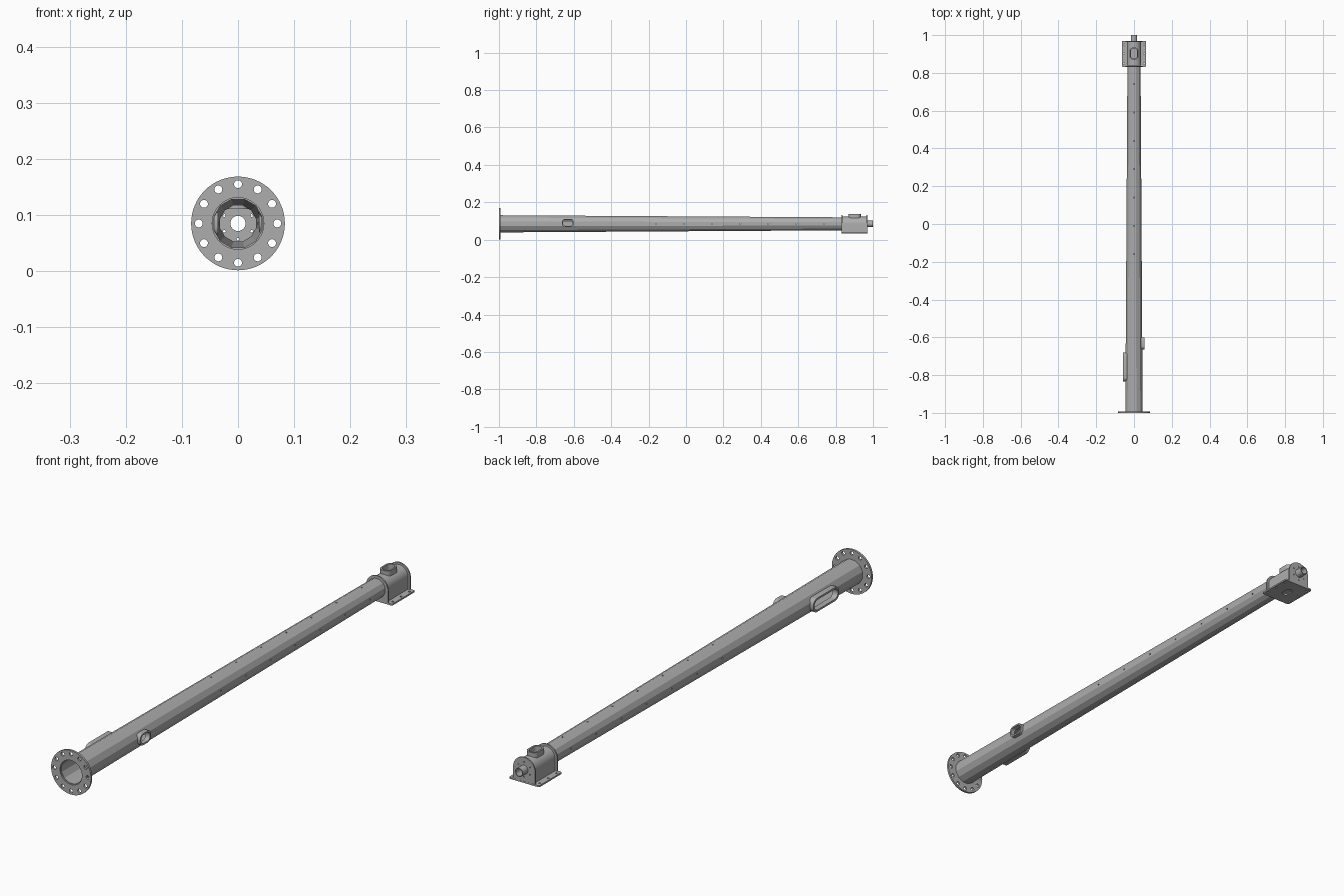
import bpy, bmesh
from math import pi, cos, sin, radians
from mathutils import Matrix, Vector

cube = bpy.data.objects.get("Cube")
if cube:
    bpy.data.objects.remove(cube, do_unlink=True)

AXIS = 0.085                      # height of the tube's centre line
steel = bpy.data.materials.new("grey steel")
steel.use_nodes = True
steel.diffuse_color = (0.42, 0.42, 0.42, 1)
steel.node_tree.nodes["Principled BSDF"].inputs["Base Color"].default_value = steel.diffuse_color

# Plane orientations: outline x, outline y, extrusion direction
FRONT = Matrix(((1, 0, 0), (0, 0, -1), (0, 1, 0))).to_4x4()
SIDE = Matrix(((0, 0, 1), (1, 0, 0), (0, 1, 0))).to_4x4()
FLAT = Matrix.Identity(4)


def circle(r, x=0, y=0, n=32):
    return [(x + r * cos(2 * pi * i / n), y + r * sin(2 * pi * i / n)) for i in range(n)]


def rounded(w, h, r, n=6):
    """Rounded rectangle with half sizes w and h."""
    pts = []
    for k, (sx, sy) in enumerate(((1, 1), (-1, 1), (-1, -1), (1, -1))):
        for i in range(n + 1):
            a = pi / 2 * (k + i / n)
            pts.append((sx * (w - r) + r * cos(a), sy * (h - r) + r * sin(a)))
    return pts


def arch(r, foot):
    """Half round on top of straight sides reaching down to foot."""
    top = [(r * cos(pi * i / 24), r * sin(pi * i / 24)) for i in range(25)]
    return top + [(-r, foot), (r, foot)]


def finish(ob, angle=25):
    ob.data.materials.clear()
    ob.data.materials.append(steel)
    ob.data.shade_smooth()
    ob.data.set_sharp_from_angle(angle=radians(angle))


def baked(ob):
    deps = bpy.context.evaluated_depsgraph_get()
    return bpy.data.meshes.new_from_object(ob.evaluated_get(deps))


def plate(name, outlines, depth, plane, at):
    """Extrude the first outline, with the others as holes."""
    curve = bpy.data.curves.new(name, 'CURVE')
    curve.dimensions = '2D'
    curve.fill_mode = 'BOTH'
    curve.extrude = depth / 2
    for pts in outlines:
        spline = curve.splines.new('POLY')
        spline.points.add(len(pts) - 1)
        for p, (x, y) in zip(spline.points, pts):
            p.co = (x, y, 0, 1)
        spline.use_cyclic_u = True
    temp = bpy.data.objects.new("temp", curve)
    bpy.context.collection.objects.link(temp)
    mesh = baked(temp)
    bpy.data.objects.remove(temp, do_unlink=True)
    bm = bmesh.new()
    bm.from_mesh(mesh)
    bmesh.ops.remove_doubles(bm, verts=bm.verts, dist=1e-5)
    bmesh.ops.transform(bm, verts=bm.verts, matrix=Matrix.Translation(at) @ plane)
    bmesh.ops.recalc_face_normals(bm, faces=bm.faces)
    bm.to_mesh(mesh)
    bm.free()
    mesh.name = name
    ob = bpy.data.objects.new(name, mesh)
    bpy.context.collection.objects.link(ob)
    finish(ob)
    return ob


def cut(ob, cutters):
    for c in cutters:
        c.hide_render = True
        mod = ob.modifiers.new("cut", 'BOOLEAN')
        mod.operation = 'DIFFERENCE'
        mod.solver = 'EXACT'
        mod.object = c
    mesh = baked(ob)
    ob.modifiers.clear()
    ob.data = mesh
    for c in cutters:
        bpy.data.objects.remove(c, do_unlink=True)
    finish(ob)


# Tapered twelve-sided tube
mesh = bpy.data.meshes.new("tube")
bm = bmesh.new()
bmesh.ops.create_cone(bm, cap_ends=False, segments=12, radius1=0.0475, radius2=0.036, depth=1.83,
                      matrix=Matrix.Translation((0, -0.08, AXIS)) @ Matrix.Rotation(-pi / 2, 4, 'X')
                      @ Matrix.Rotation(pi / 12, 4, 'Z'))
bmesh.ops.recalc_face_normals(bm, faces=bm.faces)
bm.to_mesh(mesh)
bm.free()
tube = bpy.data.objects.new("tube", mesh)
bpy.context.collection.objects.link(tube)
wall = tube.modifiers.new("wall", 'SOLIDIFY')
wall.thickness = 0.003
wall.offset = -1

# Openings in the tube: two hand holes and rows of small drillings
SMALL, LONG = (0.0, -0.632, AXIS + 0.005), (0.0, -0.757, AXIS)
cutters = [plate("cutter", [rounded(0.026, 0.016, 0.014)], 0.06, SIDE, Vector(SMALL) + Vector((0.05, 0, 0))),
           plate("cutter", [rounded(0.070, 0.019, 0.018)], 0.06, SIDE, Vector(LONG) - Vector((0.05, 0, 0)))]
for i in range(7):
    y = -0.16 + 0.15 * i
    cutters.append(plate("cutter", [circle(0.003, n=10)], 0.2, SIDE, (0, y, AXIS)))
    cutters.append(plate("cutter", [circle(0.003, n=10)], 0.1, FLAT, (0, y, AXIS + 0.05)))
cut(tube, cutters)

# Frames round the hand holes
plate("small_port_frame", [rounded(0.032, 0.022, 0.018), rounded(0.026, 0.016, 0.014)],
      0.018, SIDE, (0.046, SMALL[1], SMALL[2]))
plate("long_port_frame", [rounded(0.077, 0.026, 0.022), rounded(0.070, 0.019, 0.018)],
      0.022, SIDE, (-0.047, LONG[1], LONG[2]))

# Mounting flange with twelve bolt holes
bolts = [circle(0.007, 0.07 * cos(pi * i / 6), 0.07 * sin(pi * i / 6), 20) for i in range(12)]
plate("mounting_flange", [circle(0.0835, n=64), circle(0.046, n=12 * 4)] + bolts,
      0.008, FRONT, (0, -0.996, AXIS))

# Gear housing: arched shell between two end plates, on a foot plate
housing = plate("housing_shell", [arch(0.038, -0.046), arch(0.035, -0.0455)], 0.13, FRONT, (0, 0.903, AXIS))
cut(housing, [plate("cutter", [rounded(0.016, 0.026, 0.014)], 0.1, FLAT, (0, 0.902, AXIS + 0.06))])
plate("housing_front_plate", [arch(0.046, -0.046), circle(0.034)], 0.005, FRONT, (0, 0.8345, AXIS))
screws = [circle(0.0025, 0.028 * cos(pi * i / 3 + pi / 6), 0.028 * sin(pi * i / 3 + pi / 6), 10)
          for i in range(6)]
plate("housing_back_plate", [arch(0.046, -0.046), circle(0.0135)] + screws, 0.005, FRONT, (0, 0.967, AXIS))
feet = [circle(0.004, sx * 0.053, y, 12) for sx in (-1, 1) for y in (-0.05, 0, 0.05)]
plate("foot_plate", [rounded(0.0635, 0.069, 0.006), rounded(0.013, 0.022, 0.012)] + feet,
      0.006, FLAT, (0, 0.901, 0.037))

# Oval collar on top of the housing
plate("top_collar", [rounded(0.022, 0.033, 0.019), rounded(0.016, 0.026, 0.014)],
      0.026, FLAT, (0, 0.902, AXIS + 0.039))

# Hollow output shaft
plate("output_shaft", [circle(0.0165), circle(0.0135)], 0.036, FRONT, (0, 0.982, AXIS))
